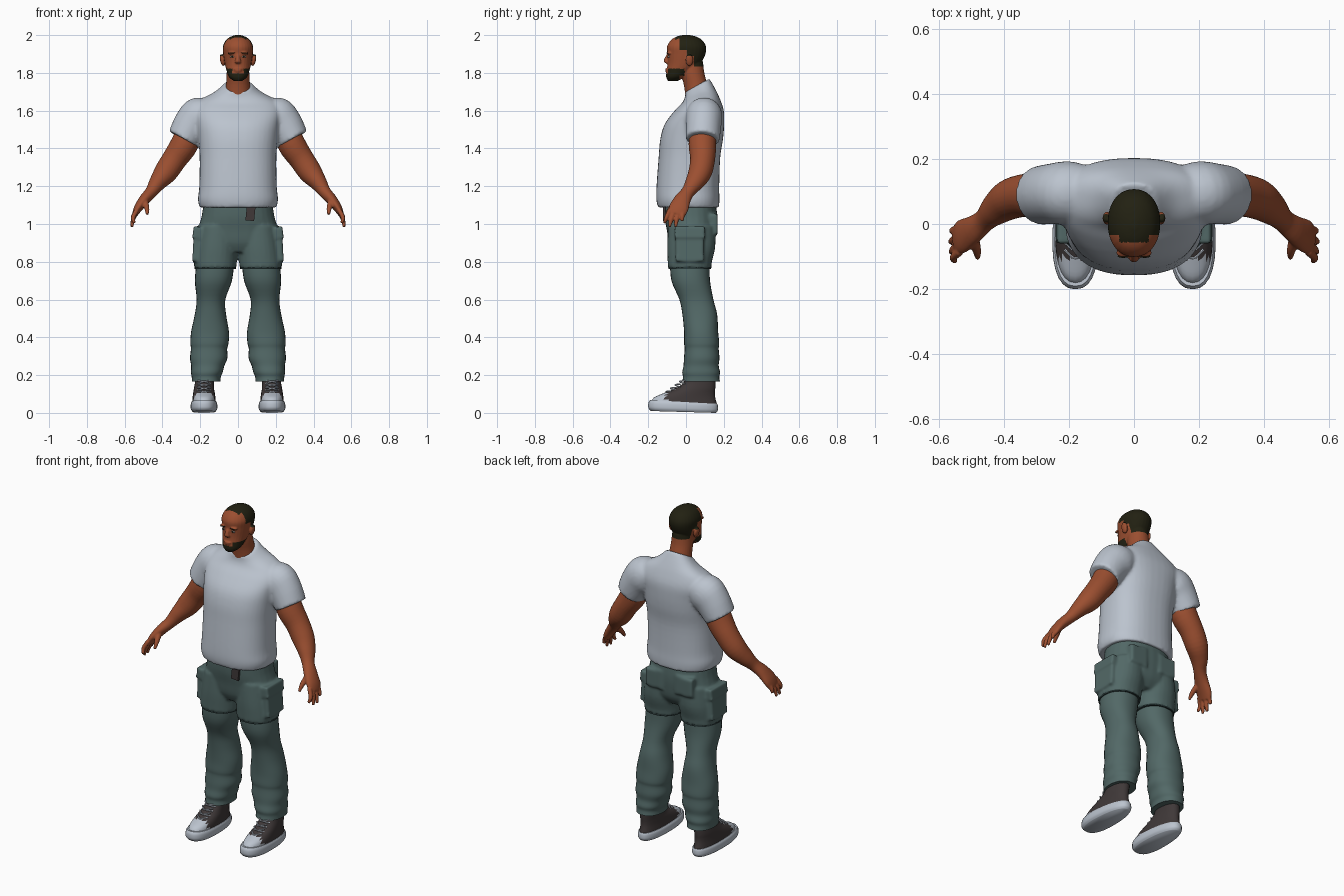
import bpy, bmesh, math
from mathutils import Vector, Matrix


def material(name, rgb):
    m = bpy.data.materials.new(name)
    m.diffuse_color = (*rgb, 1)
    return m


SHIRT = material("pale_grey_cotton", (0.50, 0.55, 0.62))
PANTS = material("grey_green_cloth", (0.085, 0.14, 0.135))
SEAM = material("dark_green_seam", (0.025, 0.045, 0.045))
SKIN = material("brown_skin", (0.33, 0.078, 0.03))
HAIR = material("black_hair", (0.016, 0.015, 0.006))
SHOE = material("dark_brown_canvas", (0.05, 0.04, 0.04))
EYE = material("eye_white", (0.55, 0.5, 0.45))


def finish(name, bm, mat):
    bmesh.ops.recalc_face_normals(bm, faces=bm.faces)
    me = bpy.data.meshes.new(name)
    bm.to_mesh(me)
    bm.free()
    me.materials.append(mat)
    me.shade_smooth()
    me.set_sharp_from_angle(angle=math.radians(55))
    ob = bpy.data.objects.new(name, me)
    bpy.context.collection.objects.link(ob)
    return ob


def spline(rows, steps):
    """Smooth interpolation of all ring values."""
    out = []
    for i in range(len(rows) - 1):
        p0, p1, p2, p3 = (rows[max(0, min(len(rows) - 1, i + k))] for k in (-1, 0, 1, 2))
        for s in range(steps):
            t = s / steps
            out.append([0.5 * (2 * b + (c - a) * t + (2 * a - 5 * b + 4 * c - d) * t * t
                               + (3 * b - a - 3 * c + d) * t ** 3)
                        for a, b, c, d in zip(p0, p1, p2, p3)])
    return out + [list(rows[-1])]


def tube(bm, rows, flat=True, side=1, n=2.0, sides=28, steps=4, taper=0.0):
    """Closed loft; each row is x, y, z, rx, ry and optional tilt in z."""
    rows = spline([(*r, 0)[:6] for r in rows], steps)
    rings = []
    for i, (x, y, z, rx, ry, tilt) in enumerate(rows):
        u, v = Vector((1, 0, 0)), Vector((0, 1, 0))
        if not flat:
            a, b = rows[max(i - 1, 0)], rows[min(i + 1, len(rows) - 1)]
            t = (Vector(b[:3]) - Vector(a[:3])).normalized()
            u = t.cross(v).normalized()
            v = u.cross(t)
        ring = []
        for k in range(sides):
            ang = 2 * math.pi * k / sides
            c, s = math.cos(ang), math.sin(ang)
            c = math.copysign(abs(c) ** (2 / n), c)
            s = math.copysign(abs(s) ** (2 / n), s)
            p = Vector((x, y, z + tilt * s)) + u * rx * c * (1 - taper * s) + v * ry * s
            ring.append(bm.verts.new((p.x * side, p.y, p.z)))
        rings.append(ring)
    for a, b in zip(rings, rings[1:]):
        for k in range(sides):
            j = (k + 1) % sides
            bm.faces.new((a[k], a[j], b[j], b[k]))
    bm.faces.new(rings[0])
    bm.faces.new(rings[-1])


def ball(bm, loc, scale, rot=0.0):
    mat = Matrix.Translation(loc) @ Matrix.Rotation(rot, 4, 'Y') @ Matrix.Diagonal((*scale, 1))
    bmesh.ops.create_uvsphere(bm, u_segments=16, v_segments=10, radius=1, matrix=mat)


def box(bm, loc, size, rot=0.0):
    mat = Matrix.Translation(loc) @ Matrix.Rotation(rot, 4, 'Y') @ Matrix.Diagonal((*size, 1))
    bmesh.ops.create_cube(bm, size=1, matrix=mat)


def fuse(ob, voxel, smooth):
    """Blend overlapping volumes into one smooth skin."""
    mat = ob.data.materials[0]
    r = ob.modifiers.new("blend", 'REMESH')
    r.mode, r.voxel_size = 'VOXEL', voxel
    s = ob.modifiers.new("soften", 'SMOOTH')
    s.factor, s.iterations = 0.5, smooth
    dg = bpy.context.evaluated_depsgraph_get()
    me = bpy.data.meshes.new_from_object(ob.evaluated_get(dg))
    ob.modifiers.clear()
    ob.data = me
    me.materials.clear()
    me.materials.append(mat)
    me.shade_smooth()
    return ob


# Shirt: torso with sloping collar, and short sleeves
bm = bmesh.new()
tube(bm, [(0, .013, 1.088, .203, .162), (0, .01, 1.13, .212, .167), (0, .01, 1.2, .205, .166),
          (0, .018, 1.35, .203, .163), (0, .03, 1.45, .21, .166), (0, .045, 1.53, .22, .157),
          (0, .07, 1.60, .232, .13), (0, .08, 1.652, .205, .10, .01),
          (0, .075, 1.695, .125, .08, .02), (0, .06, 1.735, .07, .064, .035)], n=2.4, sides=40)
for s in (1, -1):
    tube(bm, [(.12, .09, 1.60, .06, .08), (.195, .095, 1.572, .105, .097),
              (.243, .093, 1.525, .1, .094), (.29, .088, 1.448, .087, .09)], False, s)
fuse(finish("shirt", bm, SHIRT), .009, 4)

# Upper trousers: hips, thighs and cargo pockets
bm = bmesh.new()
tube(bm, [(0, .02, 1.12, .18, .138), (0, .025, 1.04, .193, .14), (0, .03, .97, .21, .132),
          (0, .03, .9, .2, .12), (0, .025, .85, .12, .09)], n=2.3)
for s in (1, -1):
    tube(bm, [(.105, .03, .99, .1, .125), (.113, .028, .88, .111, .127),
              (.119, .02, .8, .113, .117), (.12, .02, .768, .112, .116)], True, s, 2.2)
    box(bm, (s * .213, .02, .875), (.05, .15, .15), s * -.05)
    box(bm, (s * .21, .02, .955), (.056, .16, .06), s * -.12)
    box(bm, (s * .1, .15, 1.0), (.11, .035, .11))
fuse(finish("upper_trousers", bm, PANTS), .008, 4)

for s, tag in ((1, "right"), (-1, "left")):
    # Lower trouser legs with soft folds toward the hem
    bm = bmesh.new()
    tube(bm, [(.12, .02, .80, .1, .105), (.13, .025, .7, .098, .102), (.143, .055, .6, .076, .09),
              (.146, .073, .52, .083, .092), (.148, .08, .43, .1, .09), (.151, .083, .37, .101, .093),
              (.153, .083, .34, .096, .09), (.155, .083, .29, .099, .094),
              (.16, .08, .25, .088, .093), (.165, .08, .215, .084, .1),
              (.168, .08, .19, .077, .096), (.168, .08, .165, .076, .1)], True, s, 2.2)
    finish(tag + "_trouser_leg", bm, PANTS)
    # Dark line where the lower leg joins
    bm = bmesh.new()
    tube(bm, [(.12, .02, .763, .109, .113), (.12, .02, .772, .109, .113)], True, s, 2.2)
    finish(tag + "_leg_seam", bm, SEAM)

    # Arm, palm, fingers and thumb
    bm = bmesh.new()
    tube(bm, [(.24, .09, 1.52, .07, .07), (.285, .087, 1.42, .073, .073),
              (.335, .088, 1.345, .066, .066), (.382, .075, 1.275, .062, .062),
              (.425, .045, 1.22, .046, .05), (.458, .012, 1.172, .033, .036),
              (.495, -.018, 1.13, .029, .044), (.528, -.038, 1.085, .023, .052),
              (.546, -.05, 1.05, .015, .045)], False, s)
    for y, tip in ((-.085, (.549, -.115, 1.005)), (-.062, (.562, -.088, .985)),
                   (-.037, (.564, -.055, .985)), (-.014, (.56, -.02, 1.015))):
        mid = (.555, (y + tip[1]) / 2 - .003, (1.065 + tip[2]) / 2)
        tube(bm, [(.535, y, 1.075, .013, .013), (*mid, .012, .012), (*tip, .008, .008)],
             False, s, sides=10)
    tube(bm, [(.495, -.035, 1.13, .018, .02), (.483, -.08, 1.085, .014, .014),
              (.48, -.105, 1.05, .008, .008)], False, s, sides=10)
    fuse(finish(tag + "_arm", bm, SKIN), .005, 2)

    # Shoe sole, upper with pale toe cap, and laces
    bm = bmesh.new()
    tube(bm, [(.18, -.014, .005, .06, .172, -.005), (.18, -.015, .02, .069, .184, -.006),
              (.18, -.015, .045, .069, .184, -.008), (.18, -.013, .058, .063, .178, -.01)],
         True, s, 2.4, taper=.12)
    finish(tag + "_sole", bm, SHIRT)
    bm = bmesh.new()
    tube(bm, [(.18, -.013, .045, .062, .177), (.18, -.008, .08, .06, .163),
              (.18, .018, .105, .057, .135), (.18, .05, .13, .053, .105),
              (.177, .073, .165, .05, .083), (.17, .08, .23, .05, .075)], True, s, 2.2, taper=.12)
    up = finish(tag + "_shoe_upper", bm, SHOE)
    up.data.materials.append(SHIRT)
    for f in up.data.polygons:
        f.material_index = int(f.center.y < -.103)
    bm = bmesh.new()
    for i in range(5):
        y, z = -.1 + .024 * i, .108 + .018 * i
        for d in (1, -1):
            tube(bm, [(.146, y + .022, z - d * .008, .004, .004), (.18, y - .006, z + .004, .004, .004),
                      (.214, y + .022, z + d * .008, .004, .004)], False, s, sides=6)
    finish(tag + "_laces", bm, SHIRT)

# Hanging belt end
bm = bmesh.new()
box(bm, (.066, -.116, 1.055), (.046, .014, .075), .1)
finish("belt_end", bm, SHOE)

# Head: skull, neck, ears, brow, nose and lips in one skin
bm = bmesh.new()
tube(bm, [(0, -.07, 1.757, .022, .025), (0, -.056, 1.778, .048, .049), (0, -.035, 1.81, .06, .068),
          (0, -.01, 1.85, .07, .088), (0, .002, 1.90, .078, .101), (0, .003, 1.94, .08, .103),
          (0, .003, 1.973, .064, .083), (0, .002, 1.992, .038, .052), (0, 0, 2.001, .01, .014)], n=2.15)
tube(bm, [(0, .06, 1.67, .07, .062), (0, .05, 1.74, .063, .062), (0, .035, 1.8, .06, .062),
          (0, .03, 1.86, .055, .06)])
tube(bm, [(0, -.092, 1.9, .01, .008), (0, -.103, 1.875, .012, .012), (0, -.104, 1.858, .017, .013),
          (0, -.098, 1.85, .012, .008)], sides=12)
ball(bm, (0, -.1, 1.819), (.024, .011, .006))
ball(bm, (0, -.1, 1.809), (.02, .01, .006))
for s in (1, -1):
    ball(bm, (s * .083, .018, 1.868), (.012, .02, .033), s * .2)
    ball(bm, (s * .032, -.088, 1.906), (.024, .014, .008), s * .1)
head = fuse(finish("head", bm, SKIN), .004, 2)
head.data.materials.append(HAIR)
for f in head.data.polygons:
    x, y, z = f.center
    x = abs(x)
    cap = (z > 1.922 and y > -.035) or (z > 1.95 and x < .045 and y > -.056) \
        or (z > 1.835 and y > .042) or (z > 1.89 and y > .005)
    beard = z < (1.822 if x > .03 else 1.799) and z > 1.755 and \
        (y < -.035 or (z > 1.785 and y < -.008 and x > .04))
    f.material_index = int(cap or beard)

# Eyes, pupils and eyebrows
for name, mat, loc, size in (("eyes", EYE, (.031, -.091, 1.886), (.012, .006, .0055)),
                             ("pupils", HAIR, (.031, -.095, 1.886), (.0055, .004, .005)),
                             ("eyebrows", HAIR, (.033, -.099, 1.905), (.018, .005, .003))):
    bm = bmesh.new()
    for s in (1, -1):
        ball(bm, (s * loc[0], loc[1], loc[2]), size, s * .08)
    finish(name, bm, mat)
